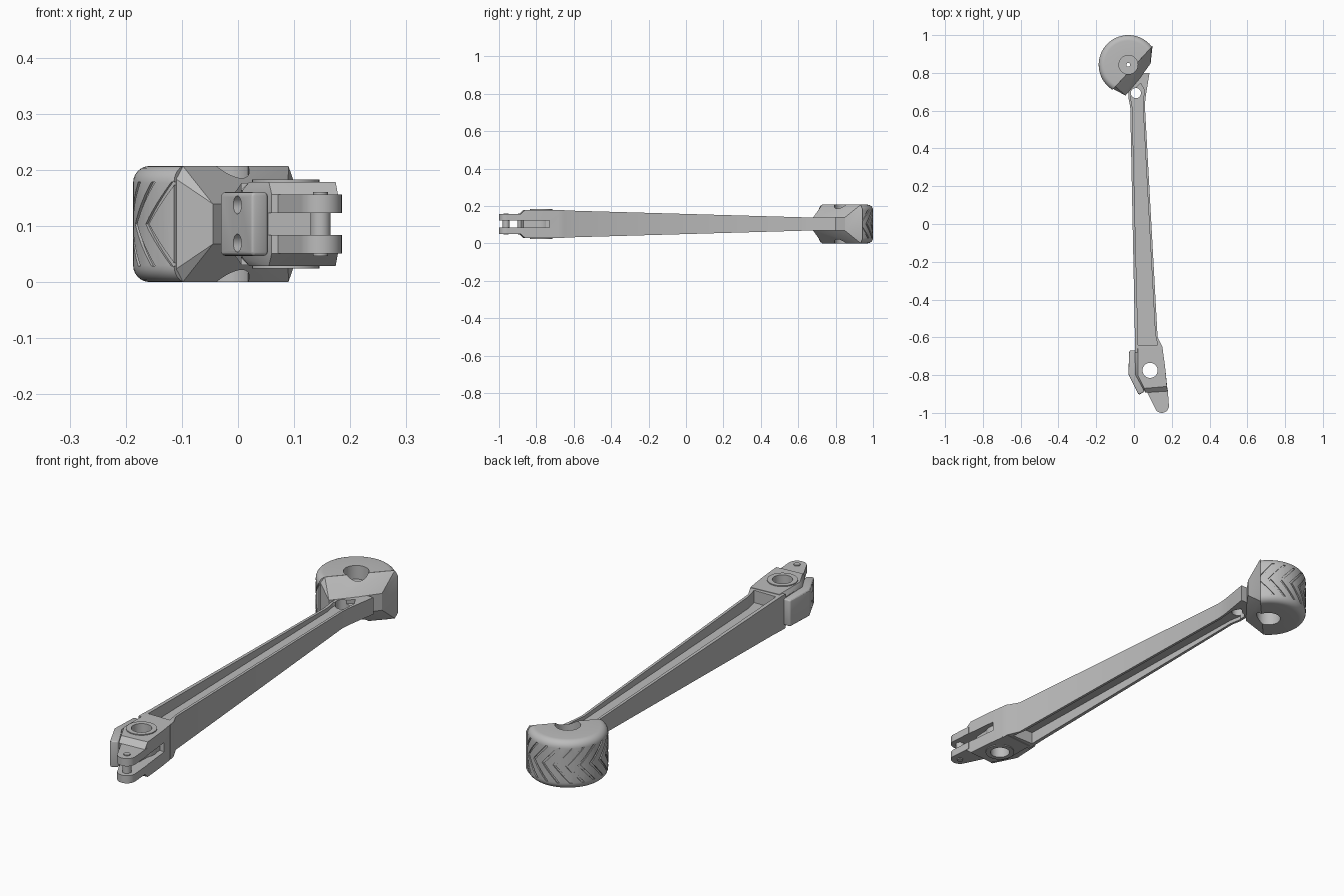
import bpy, bmesh, math
from mathutils import Vector, Matrix

if "Cube" in bpy.data.objects:
    bpy.data.objects.remove(bpy.data.objects["Cube"], do_unlink=True)

MID = 0.1035                      # height of the symmetry plane
HUB = Vector((-0.03, 0.843))      # axis of the wheel
R = 0.157

grey = bpy.data.materials.new("plain grey")
grey.use_nodes = True
grey.diffuse_color = (0.5, 0.5, 0.5, 1)
bsdf = grey.node_tree.nodes["Principled BSDF"]
bsdf.inputs["Base Color"].default_value = (0.5, 0.5, 0.5, 1)
bsdf.inputs["Roughness"].default_value = 0.6


def finish(name, bm):
    bmesh.ops.recalc_face_normals(bm, faces=bm.faces)
    mesh = bpy.data.meshes.new(name)
    bm.to_mesh(mesh)
    bm.free()
    mesh.materials.append(grey)
    obj = bpy.data.objects.new(name, mesh)
    bpy.context.collection.objects.link(obj)
    return obj


def prism(name, pts, lo, hi):
    """Outline in plan, extruded between two heights measured from MID."""
    bm = bmesh.new()
    face = bm.faces.new([bm.verts.new((x, y, MID + lo)) for x, y in pts])
    ext = bmesh.ops.extrude_face_region(bm, geom=[face])
    verts = [v for v in ext["geom"] if isinstance(v, bmesh.types.BMVert)]
    bmesh.ops.translate(bm, verts=verts, vec=(0, 0, hi - lo))
    return finish(name, bm)


def hull(name, pts):
    """Convex block; each point (x, y, h) is used at MID + h and MID - h."""
    bm = bmesh.new()
    for x, y, h in pts:
        for s in (-1, 1):
            bm.verts.new((x, y, MID + s * h))
    bmesh.ops.convex_hull(bm, input=bm.verts)
    bmesh.ops.dissolve_limit(bm, angle_limit=0.01, verts=bm.verts, edges=bm.edges)
    return finish(name, bm)


def cylinder(name, x, y, r, lo, hi, axis=(0, 0, 1), segs=40):
    bm = bmesh.new()
    bmesh.ops.create_cone(bm, cap_ends=True, segments=segs, radius1=r, radius2=r, depth=hi - lo)
    rot = Vector(axis).to_track_quat("Z", "Y").to_matrix().to_4x4()
    place = Matrix.Translation((x, y, MID)) @ rot @ Matrix.Translation((0, 0, (lo + hi) / 2))
    bmesh.ops.transform(bm, matrix=place, verts=bm.verts)
    return finish(name, bm)


def modify(obj, kind, **settings):
    mod = obj.modifiers.new(kind.title(), kind)
    for key, value in settings.items():
        setattr(mod, key, value)
    bpy.ops.object.select_all(action="DESELECT")
    bpy.context.view_layer.objects.active = obj
    obj.select_set(True)
    bpy.ops.object.modifier_apply(modifier=mod.name)


def cut(objs, cutters):
    for obj in objs:
        for tool in cutters:
            modify(obj, "BOOLEAN", operation="DIFFERENCE", object=tool, solver="EXACT")
    for tool in cutters:
        bpy.data.objects.remove(tool, do_unlink=True)


# Long tapered arm, lofted through rectangular stations (y, left, right, half height)
stations = [(-0.68, 0.005, 0.155, 0.073), (-0.65, 0.005, 0.15, 0.073),
            (-0.6, 0.005, 0.125, 0.071), (0.62, -0.02, 0.058, 0.036),
            (0.66, -0.028, 0.06, 0.036), (0.70, -0.028, 0.066, 0.036),
            (0.80, 0.05, 0.082, 0.036)]
bm = bmesh.new()
rings = [[bm.verts.new((x, y, MID + z)) for x, z in ((a, -h), (b, -h), (b, h), (a, h))]
         for y, a, b, h in stations]
for p, q in zip(rings, rings[1:]):
    for i in range(4):
        j = (i + 1) % 4
        bm.faces.new((p[i], p[j], q[j], q[i]))
bm.faces.new(rings[0])
bm.faces.new(rings[-1])
arm = finish("arm", bm)

# Pockets above and below the web, and the hole near the wheel
pocket = [(0.022, -0.64), (0.125, -0.64), (0.112, -0.58), (0.047, 0.62),
          (0.054, 0.71), (0.035, 0.745), (-0.005, 0.705), (-0.018, 0.67), (-0.009, 0.62)]
cut([arm], [prism("upper_pocket", pocket, 0.02, 0.2),
            prism("lower_pocket", pocket, -0.2, -0.02),
            cylinder("arm_hole", 0.01, 0.693, 0.027, -0.2, 0.2)])

# Wheel: turned profile with round shoulders, sliced off on a slant
bm = bmesh.new()
fillet, half = 0.03, MID
profile = [(0, half)]
for i in range(7):
    a = math.pi / 2 * (1 - i / 6)
    profile.append((R - fillet + fillet * math.cos(a), half - fillet + fillet * math.sin(a)))
profile += [(r, -z) for r, z in reversed(profile)]
verts = [bm.verts.new((HUB.x + r, HUB.y, MID + z)) for r, z in profile]
edges = [bm.edges.new(pair) for pair in zip(verts, verts[1:])]
bmesh.ops.spin(bm, geom=verts + edges, cent=(HUB.x, HUB.y, 0), axis=(0, 0, 1),
               angle=math.tau, steps=72, use_duplicate=False)
bmesh.ops.remove_doubles(bm, verts=bm.verts, dist=1e-4)
slant = Vector((0.21, 0.23)).normalized()
normal = Vector((-slant.y, slant.x, 0))
res = bmesh.ops.bisect_plane(bm, geom=bm.verts[:] + bm.edges[:] + bm.faces[:],
                             plane_co=(-0.005, 0.83, 0), plane_no=normal, clear_inner=True)
bmesh.ops.holes_fill(bm, edges=[e for e in bm.edges if e.is_boundary])
wheel = finish("wheel", bm)

# Chevron tread grooves
bm = bmesh.new()
for k in range(11):
    tip = math.radians(31 + 18 * k)
    rows = []
    for i in range(-6, 7):
        z = i * 0.0125
        a = tip + abs(z) / 0.058 * math.radians(19)
        rows.append([bm.verts.new((HUB.x + r * math.cos(a + d), HUB.y + r * math.sin(a + d), MID + z))
                     for r, d in ((R - 0.005, 0), (R + 0.01, 0), (R + 0.01, 0.07), (R - 0.005, 0.07))])
    for p, q in zip(rows, rows[1:]):
        for i in range(4):
            j = (i + 1) % 4
            bm.faces.new((p[i], p[j], q[j], q[i]))
    bm.faces.new(rows[0])
    bm.faces.new(rows[-1])
cut([wheel], [finish("tread_cutter", bm)])

# Fork that widens from the arm to the full wheel height
fork = hull("fork", [(-0.098, 0.728, 0.103), (0.09, 0.934, 0.103),
                     (-0.11, 0.715, 0.08), (0.098, 0.943, 0.08),
                     (-0.045, 0.68, 0.036), (0.088, 0.85, 0.036), (0.03, 0.77, 0.036)])

# Round hub recesses on both faces, with a small axle hole
cut([wheel, fork], [cylinder("upper_recess", *HUB, 0.05, 0.045, 0.2),
                    cylinder("lower_recess", *HUB, 0.05, -0.2, -0.045),
                    cylinder("axle_hole", *HUB, 0.01, -0.2, 0.2, segs=20)])

# Front pivot block with chamfered left edge and sloped nose
block = hull("pivot_block", [(0.02, -0.66, 0.075), (0.005, -0.66, 0.06), (0.15, -0.65, 0.075),
                             (0.164, -0.75, 0.075), (0.174, -0.86, 0.075), (0.055, -0.87, 0.075),
                             (0.02, -0.8, 0.075), (0.008, -0.8, 0.06),
                             (0.06, -0.893, 0.053), (0.178, -0.885, 0.053)])
boss = cylinder("pivot_boss", 0.085, -0.775, 0.06, -0.079, 0.079)

# Tapered nose that the slot splits into two lugs
end = Vector((0.147, -0.962))
outline = [(end.x + 0.038 * math.cos(a), end.y + 0.038 * math.sin(a))
           for a in (math.radians(200 + 10 * i) for i in range(18))]
lugs = prism("lugs", outline + [(0.178, -0.87), (0.06, -0.87)], -0.053, 0.053)
slot = [(0.03, -1.05), (0.3, -1.05), (0.3, -0.73), (0.14, -0.73), (0.135, -0.87), (0.03, -0.885)]
cut([block, lugs], [prism("slot", slot, -0.02, 0.02)])
cut([block, boss], [cylinder("pivot_hole", 0.085, -0.775, 0.04, -0.2, 0.2)])
pin = cylinder("pin", *end, 0.018, -0.05, 0.05)
pin_head = cylinder("pin_head", *end, 0.013, -0.057, 0.057)

# Bent side plate with two bolt holes
plate = prism("side_plate", [(-0.025, -0.67), (0.01, -0.67), (0.022, -0.8), (0.055, -0.888),
                             (0.025, -0.905), (-0.03, -0.795)], -0.057, 0.057)
modify(plate, "BEVEL", width=0.008, segments=3, limit_method="ANGLE", angle_limit=0.9)
bolts = []
for z in (-0.034, 0.034):
    tool = cylinder("bolt_hole", 0.0, -0.852, 0.016, -0.05, 0.036, (-0.886, -0.464, 0), 28)
    tool.location.z = z
    bolts.append(tool)
bpy.context.view_layer.update()
cut([plate], bolts)

# Smooth the curved surfaces while keeping edges crisp
bpy.ops.object.select_all(action="DESELECT")
for obj in (arm, wheel, fork, block, boss, lugs, pin, pin_head, plate):
    obj.select_set(True)
bpy.context.view_layer.objects.active = arm
bpy.ops.object.shade_smooth_by_angle(angle=math.radians(25))
